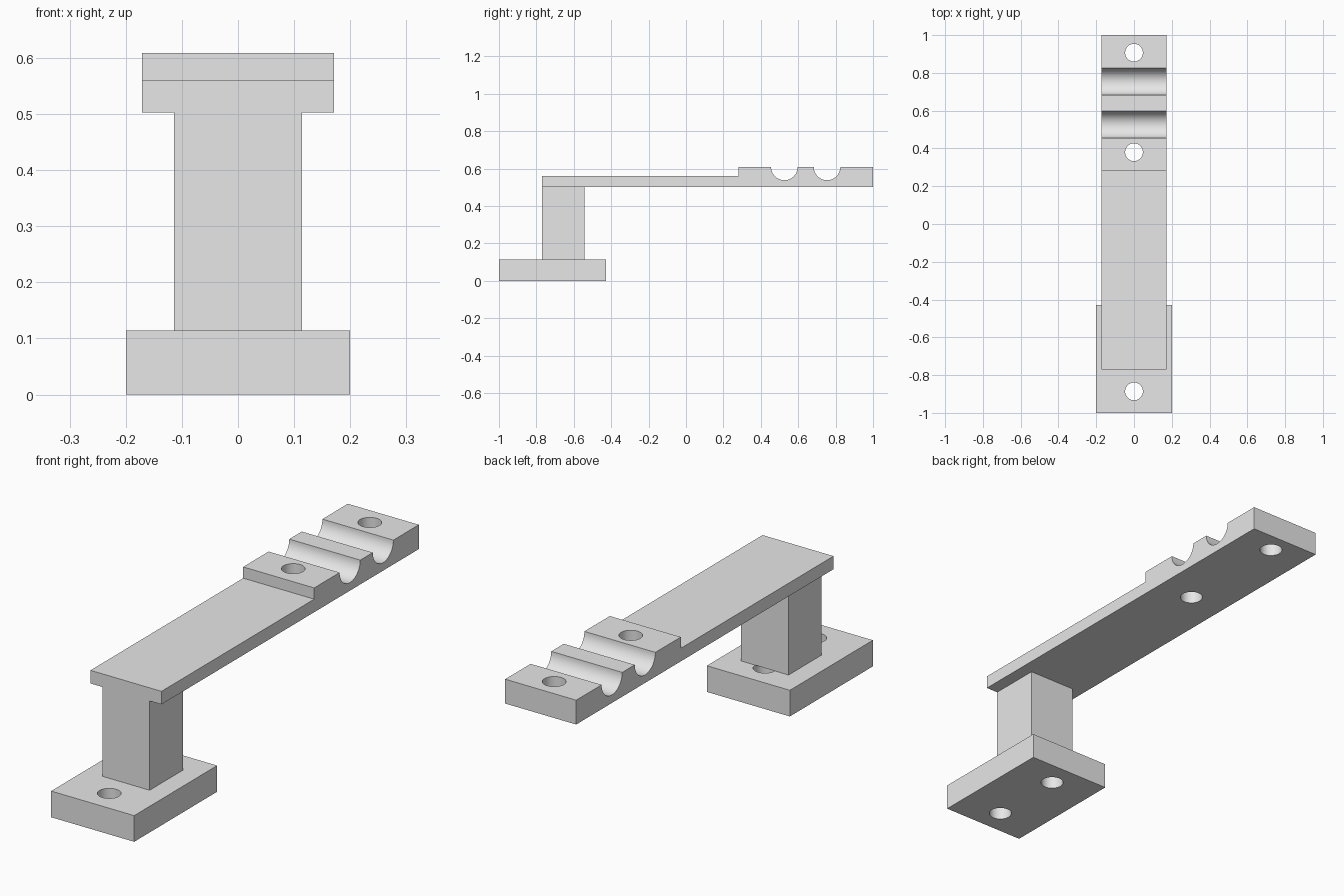
import bpy
import math

old = bpy.data.objects.get("Cube")
if old:
    bpy.data.objects.remove(old, do_unlink=True)

# One plain grey for everything
grey = bpy.data.materials.new("light grey")
grey.use_nodes = True
colour = (0.8, 0.8, 0.8, 1)
grey.diffuse_color = colour
grey.node_tree.nodes["Principled BSDF"].inputs["Base Color"].default_value = colour

HOLE_R = 0.047
GROOVE_R = 0.071
BASE_TOP = 0.114
ARM_BOTTOM, ARM_STEP, ARM_TOP = 0.503, 0.56, 0.609


def extrude_profile(name, profile, half_width):
    """Closed (y, z) outline, counter-clockwise seen from +x, extruded along x."""
    n = len(profile)
    verts = [(x, y, z) for x in (-half_width, half_width) for y, z in profile]
    faces = [tuple(reversed(range(n))), tuple(range(n, 2 * n))]
    faces += [(i, (i + 1) % n, n + (i + 1) % n, n + i) for i in range(n)]
    mesh = bpy.data.meshes.new(name)
    mesh.from_pydata(verts, [], faces)
    mesh.materials.append(grey)
    obj = bpy.data.objects.new(name, mesh)
    bpy.context.collection.objects.link(obj)
    return obj


def block(name, half_width, y0, y1, z0, z1):
    return extrude_profile(name, [(y0, z0), (y1, z0), (y1, z1), (y0, z1)], half_width)


def select_only(obj):
    bpy.ops.object.select_all(action='DESELECT')
    obj.select_set(True)
    bpy.context.view_layer.objects.active = obj


def drill(obj, y, z):
    """Cut a vertical screw hole through the part."""
    bpy.ops.mesh.primitive_cylinder_add(vertices=48, radius=HOLE_R, depth=0.3, location=(0, y, z))
    cutter = bpy.context.object
    cutter.hide_render = True
    cutter.data.materials.append(grey)
    mod = obj.modifiers.new("hole", 'BOOLEAN')
    mod.operation = 'DIFFERENCE'
    mod.solver = 'EXACT'
    mod.object = cutter
    select_only(obj)
    bpy.ops.object.modifier_apply(modifier=mod.name)
    bpy.data.objects.remove(cutter, do_unlink=True)


# Foot plate with two screw holes, one partly under the post
foot = block("foot_plate", 0.2, -1, -0.429, 0, BASE_TOP)
for y in (-0.886, -0.543):
    drill(foot, y, BASE_TOP / 2)

# Upright post
block("post", 0.114, -0.771, -0.543, BASE_TOP, ARM_BOTTOM)

# Arm: thin strip stepping up to a thick clamp end with two round grooves
outline = [(-0.771, ARM_BOTTOM), (1, ARM_BOTTOM), (1, ARM_TOP)]
for centre in (0.754, 0.526):
    for i in range(25):
        a = math.pi * i / 24
        outline.append((centre + GROOVE_R * math.cos(a), ARM_TOP - GROOVE_R * math.sin(a)))
outline += [(0.28, ARM_TOP), (0.28, ARM_STEP), (-0.771, ARM_STEP)]
arm = extrude_profile("arm", outline, 0.171)
for y in (0.907, 0.38):
    drill(arm, y, (ARM_BOTTOM + ARM_TOP) / 2)

# Smooth the round walls, keep the edges crisp
for obj in (foot, arm):
    select_only(obj)
    bpy.ops.object.shade_smooth_by_angle(angle=math.radians(30))
